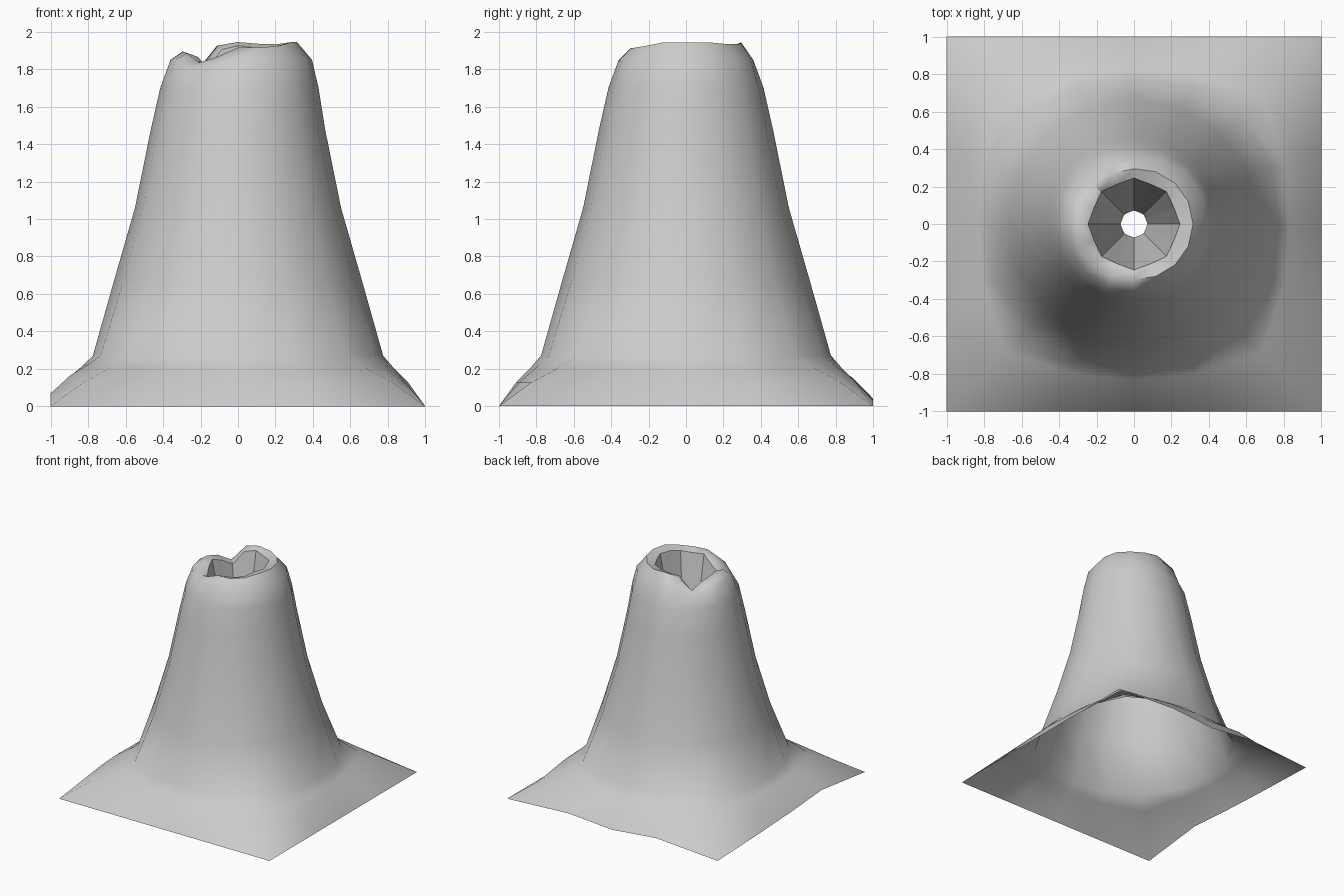
import bpy, bmesh
from math import sin, cos, pi, radians

if "Cube" in bpy.data.objects:
    bpy.data.objects.remove(bpy.data.objects["Cube"])

SEG = 16
# cone profile (radius, height, extra reach towards +x), foot to shoulder
CONE = [(0.775, 0.27, 0), (0.665, 0.66, 0), (0.55, 1.06, 0),
        (0.465, 1.48, 0), (0.415, 1.70, 0.015), (0.36, 1.85, 0.035)]
# ragged rim height by segment, counter-clockwise from +x
RIM = [1.94, 1.94, 1.93, 1.93, 1.94, 1.92, 1.80, 1.86,
       1.89, 1.88, 1.83, 1.86, 1.91, 1.91, 1.92, 1.94]
# outer edge lift where the skirt leaves the ground
LIFT = {3: 0.03, 5: 0.04, 7: 0.02, 8: 0.04, 9: 0.07}


def square_reach(a):
    return 1 / max(abs(cos(a)), abs(sin(a)))


def foot_radius(a):
    return 0.775 + 0.04 * sin(2 * a) ** 2


def add_ring(bm, radius, height):
    ring = []
    for i in range(SEG):
        a = 2 * pi * i / SEG
        r = radius(i, a)
        ring.append(bm.verts.new((r * cos(a), r * sin(a), height(i, a))))
    return ring


def bridge(bm, lower, upper):
    for i in range(SEG):
        j = (i + 1) % SEG
        bm.faces.new((lower[i], lower[j], upper[j], upper[i]))


bm = bmesh.new()
rings = []

# square skirt blending into the round foot
for t, z in ((0, 0), (0.4, 0.125), (0.75, 0.205)):
    rings.append(add_ring(
        bm,
        lambda i, a, t=t: square_reach(a) * (1 - t) + foot_radius(a) * t,
        lambda i, a, z=z, t=t: z + LIFT.get(i, 0) * (1 - t)))

# cone wall
for k, (r, z, d) in enumerate(CONE):
    rings.append(add_ring(
        bm,
        lambda i, a, r=r, d=d, k=k: (foot_radius(a) if k == 0
                                     else r + d * max(cos(a), 0)),
        lambda i, a, z=z: min(z, RIM[i] - 0.03)))

# rounded lip and eight-sided crater edge
rings.append(add_ring(bm, lambda i, a: 0.295 + 0.02 * max(cos(a), 0),
                      lambda i, a: RIM[i] + 0.005))
rings.append(add_ring(
    bm,
    lambda i, a: 0.245 * (0.94 if i % 2 else 1),
    lambda i, a: RIM[i] - 0.015))

for lower, upper in zip(rings, rings[1:]):
    bridge(bm, lower, upper)

# crater funnel with an open throat
throat = add_ring(bm, lambda i, a: 0.072 * (0.94 if i % 2 else 1),
                  lambda i, a: 1.0)
bridge(bm, rings[-1], throat)

mesh = bpy.data.meshes.new("volcano")
bm.to_mesh(mesh)
bm.free()
volcano = bpy.data.objects.new("volcano", mesh)
bpy.context.collection.objects.link(volcano)

bpy.context.view_layer.objects.active = volcano
volcano.select_set(True)
bpy.ops.object.shade_smooth_by_angle(angle=radians(60))

# faceted crater wall
for face in list(mesh.polygons)[-SEG:]:
    face.use_smooth = False
